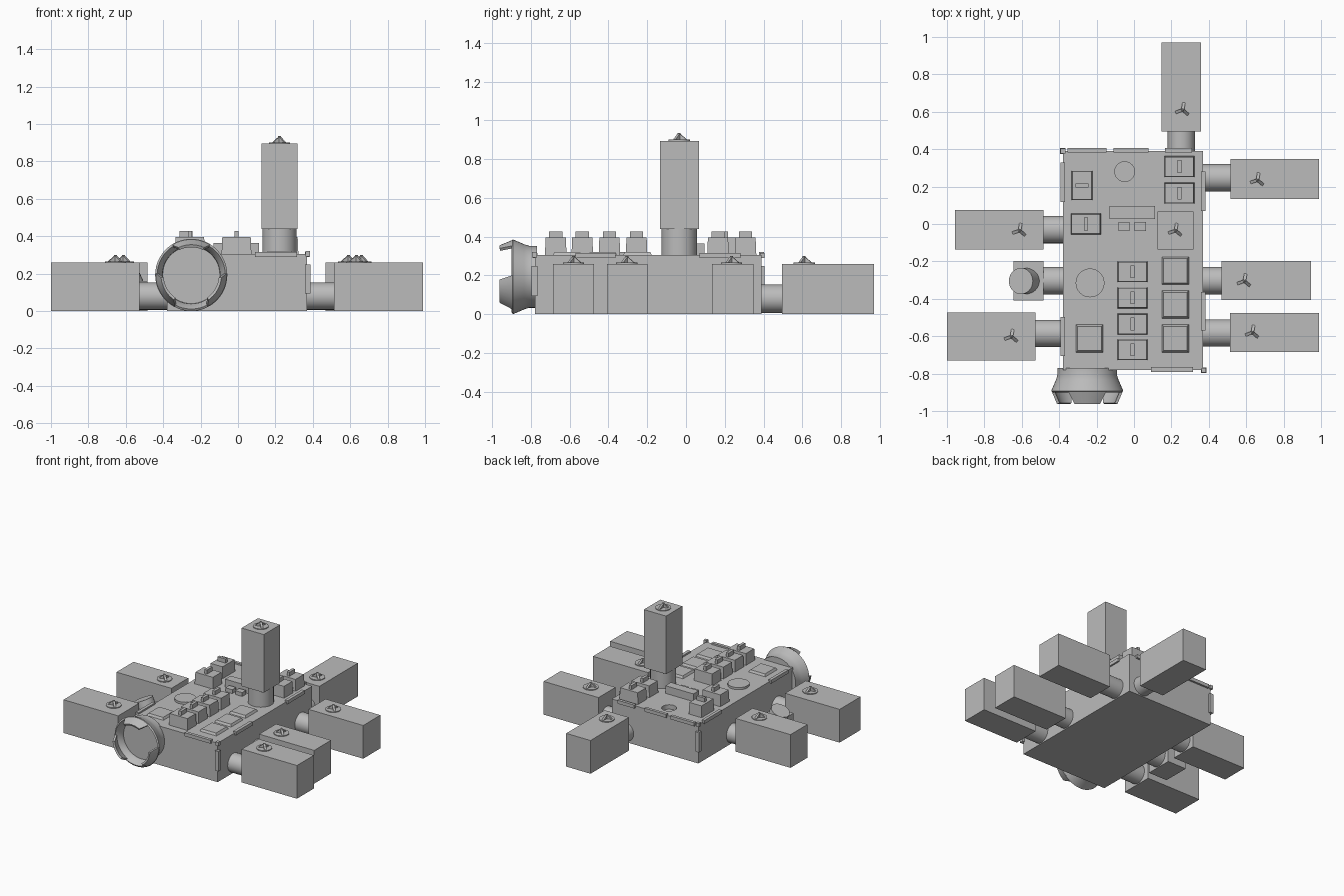
import bpy, bmesh
from math import sin, cos, pi, radians
from mathutils import Vector, Matrix

cube = bpy.data.objects.get("Cube")
if cube:
    bpy.data.objects.remove(cube, do_unlink=True)

grey = bpy.data.materials.new("plain grey")
grey.use_nodes = True
grey.diffuse_color = (0.5, 0.5, 0.5, 1)
grey.node_tree.nodes["Principled BSDF"].inputs["Base Color"].default_value = (0.5, 0.5, 0.5, 1)


def finish(name, bm, smooth=False):
    bmesh.ops.recalc_face_normals(bm, faces=bm.faces)
    mesh = bpy.data.meshes.new(name)
    bm.to_mesh(mesh)
    bm.free()
    mesh.materials.append(grey)
    ob = bpy.data.objects.new(name, mesh)
    bpy.context.collection.objects.link(ob)
    if smooth:
        bpy.ops.object.select_all(action="DESELECT")
        ob.select_set(True)
        bpy.context.view_layer.objects.active = ob
        bpy.ops.object.shade_smooth_by_angle(angle=radians(30))
    return ob


def box(name, xs, ys, zs, taper=0):
    """Box between limits; taper pulls the top edges inwards."""
    bm = bmesh.new()
    bmesh.ops.create_cube(bm, size=1)
    for v in bm.verts:
        t = taper if v.co.z > 0 else 0
        v.co = [(a + b) / 2 + c * (b - a - 2 * t if i < 2 else b - a)
                for i, (c, (a, b)) in enumerate(zip(v.co, (xs, ys, zs)))]
    return finish(name, bm)


def tube(name, start, end, r, sides=32):
    a, b = Vector(start), Vector(end)
    turn = (b - a).to_track_quat("Z", "Y").to_matrix().to_4x4()
    bm = bmesh.new()
    bmesh.ops.create_cone(bm, cap_ends=True, segments=sides, radius1=r, radius2=r,
                          depth=(b - a).length,
                          matrix=Matrix.Translation((a + b) / 2) @ turn)
    return finish(name, bm, True)


def thruster_cap(name, x, y, z):
    """Round plate carrying three sloping fins."""
    tube(name + "_plate", (x, y, z - 0.01), (x, y, z + 0.006), 0.055)
    bm = bmesh.new()
    for k in range(3):
        a = radians(80 + 120 * k)
        out, side = Vector((cos(a), sin(a), 0)), Vector((-sin(a), cos(a), 0)) * 0.008
        base = Vector((x, y, z))
        tri = [base - out * 0.008, base + out * 0.047, base + Vector((0, 0, 0.04))]
        p = [bm.verts.new(v - side) for v in tri]
        q = [bm.verts.new(v + side) for v in tri]
        bm.faces.new(p)
        bm.faces.new(q[::-1])
        for i in range(3):
            j = (i + 1) % 3
            bm.faces.new((p[i], q[i], q[j], p[j]))
    finish(name + "_fins", bm)


# Main body with a round socket in the roof
TOP = 0.305
body = box("body", (-0.38, 0.37), (-0.78, 0.39), (0, TOP))
cutter = tube("socket_cutter", (-0.05, 0.28, 0.27), (-0.05, 0.28, 0.4), 0.053)
cutter.hide_render = True
cutter.hide_set(True)
cut = body.modifiers.new("socket", "BOOLEAN")
cut.object = cutter
cut.solver = "EXACT"

# Side arms: sign, inner x, outer x, y range, stub y, cap position
arms = {
    "left_rear_arm": (1, 0.515, 0.99, (0.135, 0.347), 0.247, (0.66, 0.235)),
    "left_middle_arm": (1, 0.468, 0.945, (-0.407, -0.198), -0.303, (0.59, -0.305)),
    "left_front_arm": (1, 0.512, 0.99, (-0.685, -0.475), -0.583, (0.633, -0.58)),
    "right_rear_arm": (-1, 0.483, 0.958, (-0.135, 0.075), -0.03, (0.612, -0.035)),
    "right_front_arm": (-1, 0.527, 1.0, (-0.73, -0.472), -0.585, (0.655, -0.602)),
}
for name, (s, inner, outer, ys, stub_y, cap) in arms.items():
    box(name, sorted((s * inner, s * outer)), ys, (0, 0.26))
    tube(name + "_stub", (s * 0.36, stub_y, 0.08), (s * (inner + 0.01), stub_y, 0.08), 0.073)
    thruster_cap(name + "_cap", s * cap[0], cap[1], 0.26)

# Rear arm
box("rear_arm", (0.148, 0.358), (0.495, 0.97), (0, 0.26))
tube("rear_arm_stub", (0.253, 0.38, 0.08), (0.253, 0.5, 0.08), 0.073)
thruster_cap("rear_arm_cap", 0.26, 0.61, 0.26)

# Short elbow arm with a tilted nozzle
box("elbow_arm", (-0.645, -0.483), (-0.41, -0.198), (0, 0.16))
tube("elbow_stub", (-0.36, -0.303, 0.08), (-0.49, -0.303, 0.08), 0.073)
tube("elbow_nozzle", (-0.56, -0.305, 0.11), (-0.605, -0.305, 0.21), 0.07)

# Upright tower
tube("tower_stub", (0.222, -0.035, 0.29), (0.222, -0.035, 0.45), 0.092)
box("tower", (0.126, 0.318), (-0.135, 0.067), (0.44, 0.895))
thruster_cap("tower_cap", 0.222, -0.035, 0.895)

# Roof blocks with a thin rib on top
blocks = [(-0.008, y, False) for y in (-0.255, -0.395, -0.535, -0.672)]
blocks += [(0.243, 0.307, False), (0.243, 0.165, False),
           (-0.257, 0, False), (-0.278, 0.206, True)]
for i, (x, y, turned) in enumerate(blocks):
    w, d, rw, rd = (0.056, 0.078, 0.034, 0.011) if turned else (0.08, 0.056, 0.011, 0.034)
    box(f"roof_block_{i}", (x - w, x + w), (y - d, y + d), (0.3, 0.395), 0.004)
    box(f"roof_block_rib_{i}", (x - rw, x + rw), (y - rd, y + rd), (0.39, 0.427))

# Bar, pads and hatches on the roof
box("roof_bar", (-0.13, 0.112), (0.027, 0.095), (0.3, 0.365))
for i, x in enumerate((-0.053, 0.033)):
    box(f"roof_pad_{i}", (x - 0.03, x + 0.03), (-0.038, 0.01), (0.3, 0.335))
for i, (x, y) in enumerate([(0.221, -0.25), (0.221, -0.43), (0.221, -0.612), (-0.238, -0.612)]):
    box(f"hatch_{i}", (x - 0.075, x + 0.075), (y - 0.077, y + 0.077), (0.3, 0.322), 0.012)
tube("round_hatch", (-0.235, -0.315, 0.3), (-0.235, -0.315, 0.322), 0.077)

# Trim strips along the roof edges
for i, xs in enumerate([(-0.355, -0.147), (-0.11, 0.077), (0.165, 0.31)]):
    box(f"rear_trim_{i}", xs, (0.382, 0.405), (0.29, 0.317))
for i, ys in enumerate([(0.117, 0.33), (-0.706, -0.497)]):
    box(f"right_trim_{i}", (-0.392, -0.368), ys, (0.29, 0.317))
for i, ys in enumerate([(0.07, 0.28), (-0.57, -0.364)]):
    box(f"left_trim_{i}", (0.358, 0.383), ys, (0.29, 0.317))
box("front_trim", (0.09, 0.315), (-0.79, -0.765), (0.29, 0.317))

# Corner posts and corner knobs
for i, (x, y) in enumerate([(0.373, -0.782), (-0.38, 0.39)]):
    box(f"corner_post_{i}", (x - 0.015, x + 0.015), (y - 0.015, y + 0.015), (0.095, 0.25))
    box(f"corner_knob_{i}", (x - 0.013, x + 0.013), (y - 0.013, y + 0.013), (0.292, 0.32))

# Docking port: turned bell with a recessed face
PX, PZ = -0.25, 0.193


def around(r, a, y):
    return Vector((PX + r * cos(a), y, PZ + r * sin(a)))


profile = [(0.16, -0.77), (0.16, -0.81), (0.168, -0.835), (0.193, -0.893),
           (0.182, -0.9), (0.155, -0.86), (0.153, -0.84)]
n = 48
bm = bmesh.new()
rings = [[bm.verts.new(around(r, 2 * pi * k / n, y)) for k in range(n)] for r, y in profile]
for a, b in zip(rings, rings[1:]):
    for k in range(n):
        j = (k + 1) % n
        bm.faces.new((a[k], a[j], b[j], b[k]))
bm.faces.new(rings[0])
bm.faces.new(rings[-1])
finish("docking_port", bm, True)

# Three tapering petals round the port
steps = 8
for p in range(3):
    mid = radians(90 + 120 * p)
    bm = bmesh.new()
    rows = []
    for k in range(steps + 1):
        t = 2 * k / steps - 1
        wide, thin = mid + t * radians(33), mid + t * radians(25)
        rows.append([bm.verts.new(v) for v in (
            around(0.192, wide, -0.89), around(0.162, thin, -0.963),
            around(0.148, thin, -0.957), around(0.178, wide, -0.885))])
    for a, b in zip(rows, rows[1:]):
        for i in range(4):
            j = (i + 1) % 4
            bm.faces.new((a[i], a[j], b[j], b[i]))
    bm.faces.new(rows[0])
    bm.faces.new(rows[-1])
    finish(f"port_petal_{p}", bm, True)
